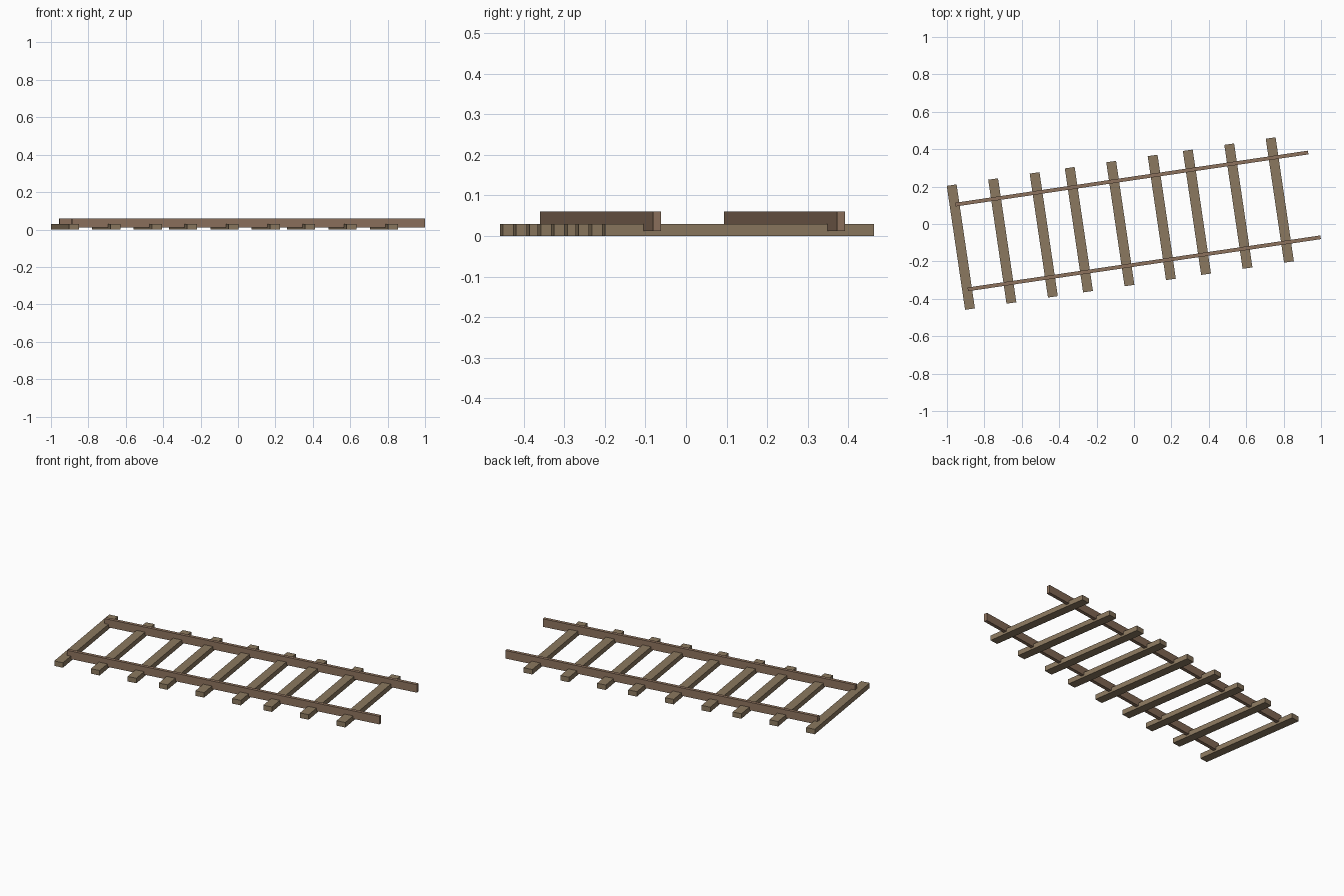
import bpy
from mathutils import Matrix
from math import radians

if "Cube" in bpy.data.objects:
    bpy.data.objects.remove(bpy.data.objects["Cube"])

# The whole track is turned slightly about z
TURN = Matrix.Rotation(radians(8.4), 4, 'Z')


def material(name, rgb):
    m = bpy.data.materials.new(name)
    m.diffuse_color = (*rgb, 1)
    m.use_nodes = True
    m.node_tree.nodes["Principled BSDF"].inputs["Base Color"].default_value = m.diffuse_color
    return m


def beam(name, u, v, z, mat):
    """Box from (min, max) ranges along the track, across it and upwards."""
    bpy.ops.mesh.primitive_cube_add(size=1)
    ob = bpy.context.object
    ob.name = name
    size = [r[1] - r[0] for r in (u, v, z)]
    centre = [(r[0] + r[1]) / 2 for r in (u, v, z)]
    ob.data.transform(TURN @ Matrix.Translation(centre) @ Matrix.Diagonal((*size, 1)))
    ob.data.materials.append(mat)
    return ob


tie_wood = material("tie_wood", (0.26, 0.19, 0.115))
rail_rust = material("rail_rust", (0.27, 0.17, 0.11))
MID = 0.013  # track centre line

# Ties: three track sections of three ties each
for section in range(3):
    for i in range(3):
        u = -0.934 + section * 0.638 + i * 0.224
        beam(f"tie_{section * 3 + i + 1}", (u - 0.0265, u + 0.0265),
             (MID - 0.335, MID + 0.335), (0, 0.03), tie_wood)

# Rails: thin upright bars sunk into the ties
for name, side in (("left_rail", 1), ("right_rail", -1)):
    v = MID + side * 0.229
    beam(name, (-0.93, 0.977), (v - 0.01, v + 0.01), (0.012, 0.06), rail_rust)
